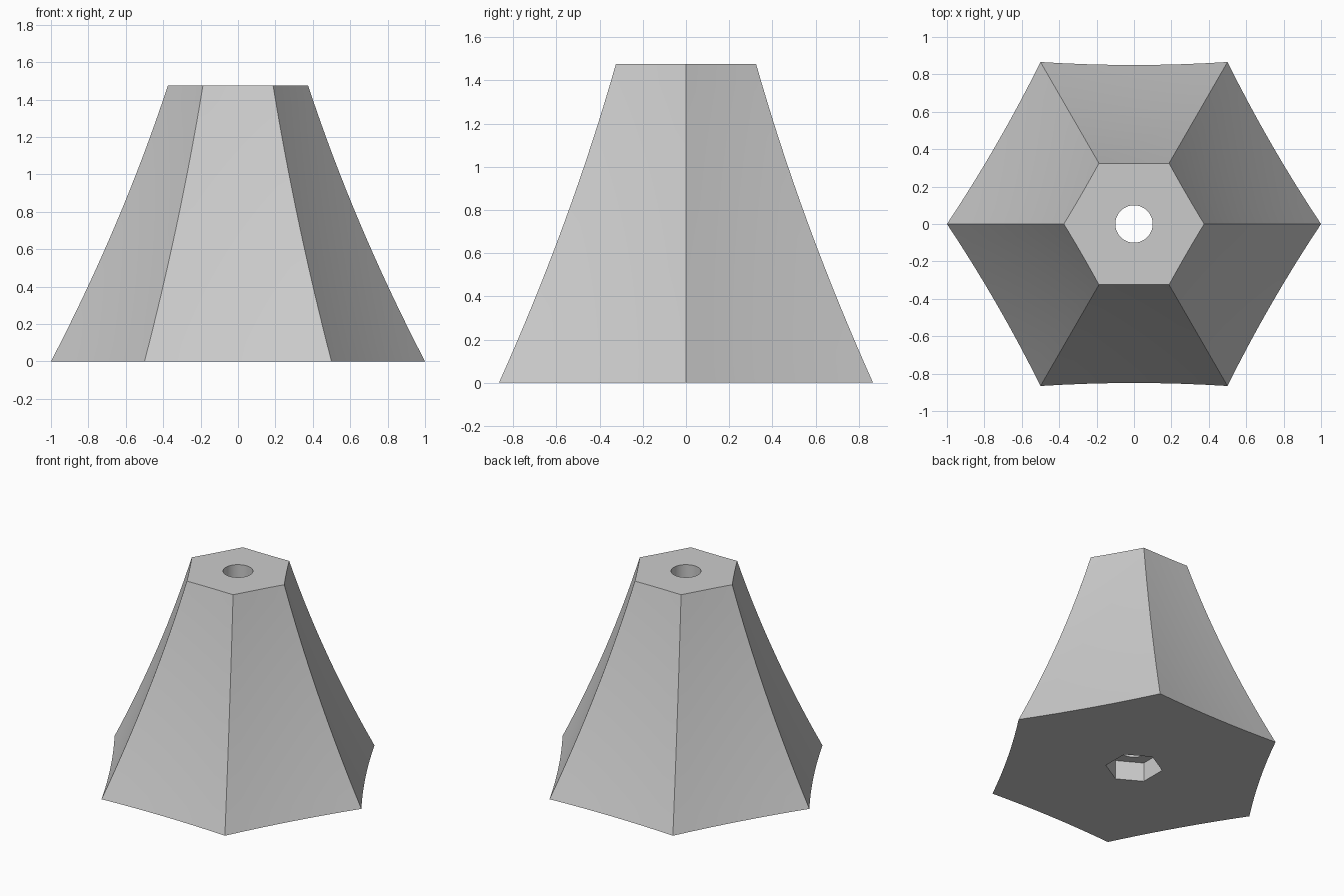
import bpy
import bmesh
from math import sin, cos, pi
from mathutils import Vector

cube = bpy.data.objects.get("Cube")
if cube:
    bpy.data.objects.remove(cube, do_unlink=True)

HEIGHT, BASE_R, TOP_R = 1.475, 1.0, 0.375
PROFILE_SAG, SIDE_SAG = 0.035, 0.016
BORE_R, NUT_R, NUT_DEPTH = 0.1, 0.19, 0.14
LEVELS, STEPS = 16, 8

grey = bpy.data.materials.new("light_grey")
grey.use_nodes = True
colour = (0.6, 0.6, 0.6, 1)
grey.diffuse_color = colour
grey.node_tree.nodes["Principled BSDF"].inputs["Base Color"].default_value = colour

bm = bmesh.new()


def polar(r, a):
    return Vector((r * cos(a), r * sin(a), 0))


def hollow_ring(t):
    """Hexagon with sides bowed inward, on a concave profile."""
    r = BASE_R + (TOP_R - BASE_R) * t - 4 * PROFILE_SAG * t * (1 - t)
    ring = []
    for side in range(6):
        a, b = polar(r, side * pi / 3), polar(r, (side + 1) * pi / 3)
        inward = -(a + b).normalized()
        for i in range(STEPS):
            s = i / STEPS
            p = a.lerp(b, s) + inward * SIDE_SAG * r * r * 4 * s * (1 - s)
            p.z = HEIGHT * t
            ring.append(bm.verts.new(p))
    return ring


def regular_ring(r, z, sides, turn=0):
    return [bm.verts.new(polar(r, turn + i * 2 * pi / sides) + Vector((0, 0, z)))
            for i in range(sides)]


def loop_edges(ring):
    return [bm.edges.get(pair) or bm.edges.new(pair)
            for pair in zip(ring, ring[1:] + ring[:1])]


def wall(low, high):
    n = len(low)
    for i in range(n):
        j = (i + 1) % n
        bm.faces.new((low[i], low[j], high[j], high[i]))


def cap(outer, inner):
    bmesh.ops.triangle_fill(bm, use_beauty=True,
                            edges=loop_edges(outer) + loop_edges(inner))


# Concave six-sided body
rings = [hollow_ring(i / LEVELS) for i in range(LEVELS + 1)]
for low, high in zip(rings, rings[1:]):
    wall(low, high)

# Hexagonal nut pocket below and round bore above it
nut_low = regular_ring(NUT_R, 0, 6, pi / 6)
nut_high = regular_ring(NUT_R, NUT_DEPTH, 6, pi / 6)
bore_low = regular_ring(BORE_R, NUT_DEPTH, 48)
bore_high = regular_ring(BORE_R, HEIGHT, 48)
wall(nut_low, nut_high)
wall(bore_low, bore_high)

# Flat rims joining the walls
cap(rings[0], nut_low)
cap(nut_high, bore_low)
cap(rings[-1], bore_high)

bmesh.ops.recalc_face_normals(bm, faces=bm.faces)
mesh = bpy.data.meshes.new("hex_knob_body")
bm.to_mesh(mesh)
bm.free()
mesh.materials.append(grey)
body = bpy.data.objects.new("hex_knob_body", mesh)
bpy.context.collection.objects.link(body)

# Smooth curved sides, crisp corners
bpy.ops.object.select_all(action="DESELECT")
body.select_set(True)
bpy.context.view_layer.objects.active = body
bpy.ops.object.shade_smooth_by_angle(angle=pi / 6)
